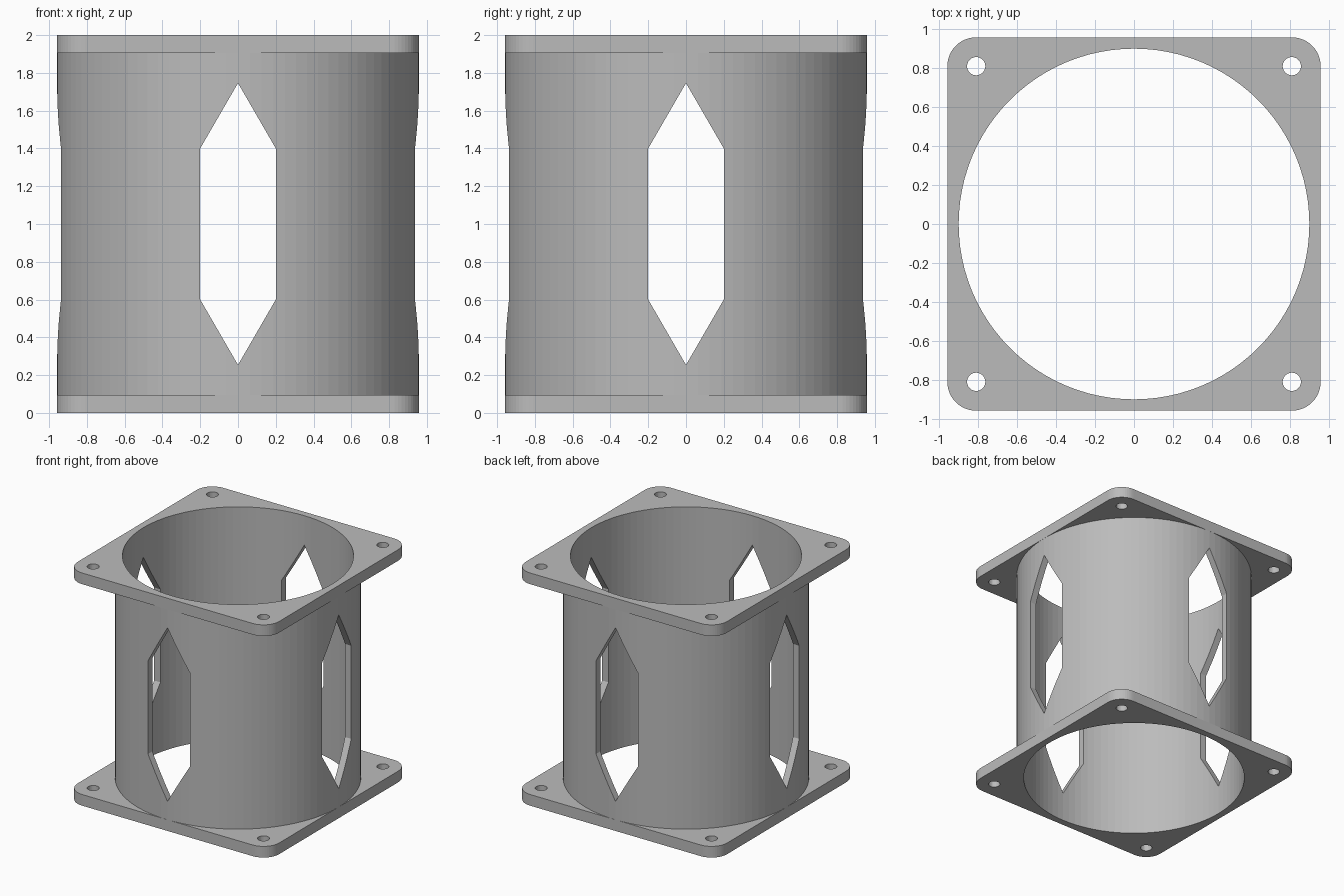
import bpy, bmesh
from math import cos, sin, pi, radians
from mathutils import Matrix

old = bpy.data.objects.get("Cube")
if old:
    bpy.data.objects.remove(old, do_unlink=True)

HALF, THICK, HEIGHT = 0.958, 0.096, 2.0
OUTER, INNER, SEGMENTS = 0.958, 0.90, 96
BOLT, BOLT_RADIUS = 0.81, 0.047

grey = bpy.data.materials.new("plain grey")
grey.use_nodes = True
colour = (0.5, 0.5, 0.5, 1)
grey.diffuse_color = colour
grey.node_tree.nodes["Principled BSDF"].inputs["Base Color"].default_value = colour


def arc(cx, cy, radius, start, end, steps):
    """Points along an arc, angles in degrees."""
    angles = [radians(start + (end - start) * i / steps) for i in range(steps + 1)]
    return [(cx + radius * cos(a), cy + radius * sin(a)) for a in angles]


def circle(cx, cy, radius, steps):
    return arc(cx, cy, radius, 0, 360, steps)[:-1]


def prism(name, outline, low, high, turn=Matrix()):
    """Closed solid made by extruding an outline along z, then turning it."""
    bm = bmesh.new()
    face = bm.faces.new([bm.verts.new((x, y, low)) for x, y in outline])
    top = bmesh.ops.extrude_face_region(bm, geom=[face])["geom"]
    verts = [v for v in top if isinstance(v, bmesh.types.BMVert)]
    bmesh.ops.translate(bm, verts=verts, vec=(0, 0, high - low))
    bmesh.ops.recalc_face_normals(bm, faces=bm.faces)
    bm.transform(turn)
    mesh = bpy.data.meshes.new(name)
    bm.to_mesh(mesh)
    bm.free()
    mesh.materials.append(grey)
    obj = bpy.data.objects.new(name, mesh)
    bpy.context.collection.objects.link(obj)
    return obj


def cut(obj, cutters):
    """Subtract the cutters, bake the result and remove them."""
    for cutter in cutters:
        mod = obj.modifiers.new("cut", "BOOLEAN")
        mod.operation, mod.solver, mod.object = "DIFFERENCE", "EXACT", cutter
    graph = bpy.context.evaluated_depsgraph_get()
    baked = bpy.data.meshes.new_from_object(obj.evaluated_get(graph))
    obj.modifiers.clear()
    obj.data = baked
    for cutter in cutters:
        bpy.data.objects.remove(cutter, do_unlink=True)


# Square flanges with rounded corners, a large bore and four bolt holes
corner = HALF - BOLT
square = []
for i, (sx, sy) in enumerate([(1, 1), (-1, 1), (-1, -1), (1, -1)]):
    square += arc(sx * BOLT, sy * BOLT, corner, 90 * i, 90 * i + 90, 12)

for name, base in (("bottom_flange", 0), ("top_flange", HEIGHT - THICK)):
    flange = prism(name, square, base, base + THICK)
    span = (base - 0.1, base + THICK + 0.1)
    holes = [prism("bore_cutter", circle(0, 0, INNER, SEGMENTS), *span)]
    for sx in (-1, 1):
        for sy in (-1, 1):
            holes.append(prism("bolt_cutter", circle(sx * BOLT, sy * BOLT, BOLT_RADIUS, 24), *span))
    cut(flange, holes)

# Round tube between the flanges with four pointed windows
tube = prism("tube", circle(0, 0, OUTER, SEGMENTS), THICK, HEIGHT - THICK)
window = [(0.2, -0.4), (0.2, 0.4), (0, 0.746), (-0.2, 0.4), (-0.2, -0.4), (0, -0.746)]
cutters = [prism("bore_cutter", circle(0, 0, INNER, SEGMENTS), -0.1, HEIGHT + 0.1)]
for i in range(4):
    turn = (Matrix.Translation((0, 0, HEIGHT / 2))
            @ Matrix.Rotation(i * pi / 2, 4, "Z") @ Matrix.Rotation(pi / 2, 4, "X"))
    cutters.append(prism("window_cutter", window, 0.5, 1.2, turn))
cut(tube, cutters)
